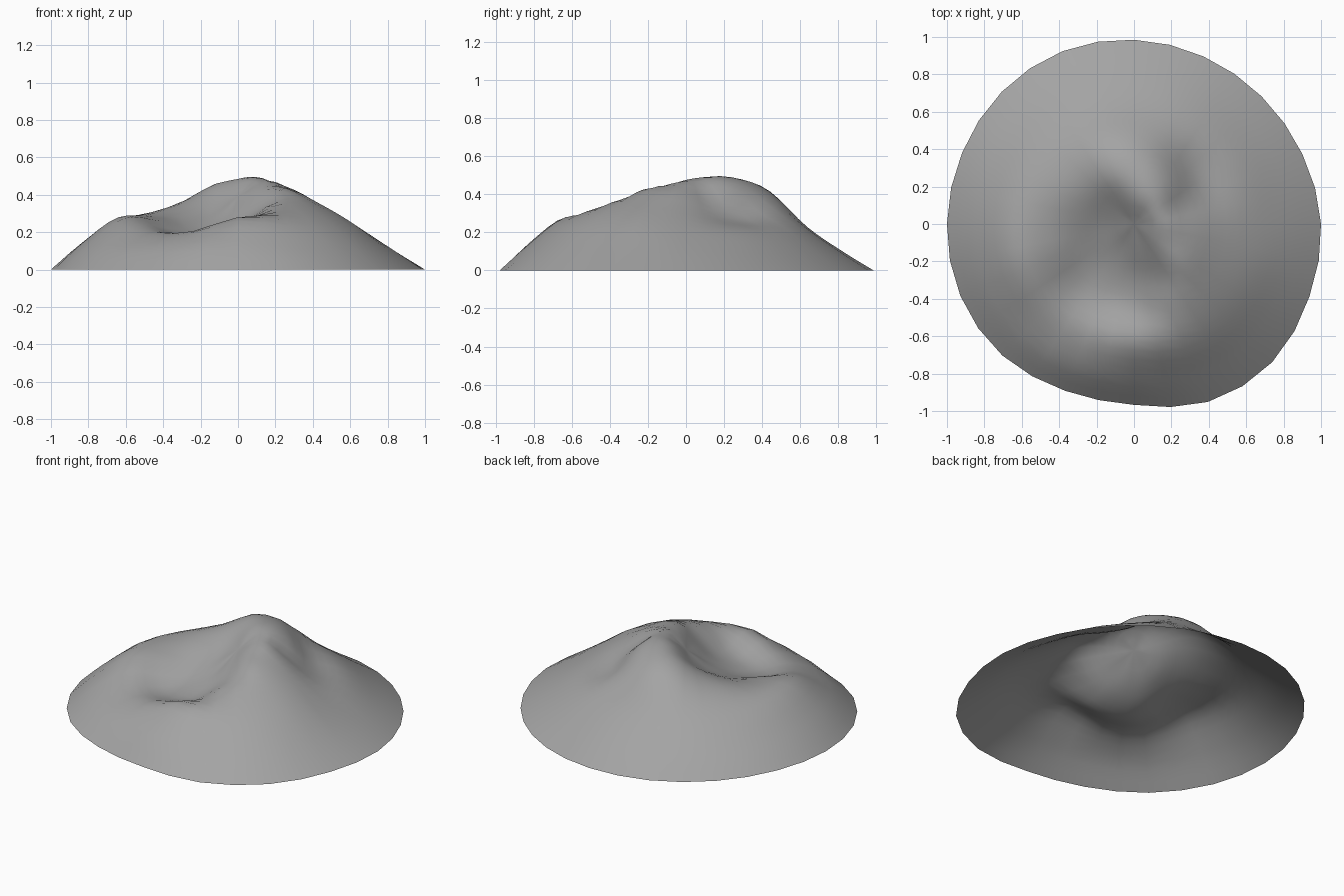
import bpy, bmesh, math

if "Cube" in bpy.data.objects:
    bpy.data.objects.remove(bpy.data.objects["Cube"])

SECTORS, RINGS = 32, 20
CENTRE_Z = 0.39
STATIONS = [-0.15, 0, 0.15, 0.30, 0.45, 0.65, 0.85, 1]

# foot radius of the hill every 22.5 degrees, counter-clockwise from +x
FOOT = [1.0, .975, .965, .97, .985, 1.0, 1.0, .995,
        1.0, 1.005, .995, .965, .967, 1.03, 1.045, 1.015]

# slope heights at the inner stations, one profile per direction
PROFILES = [
    (.475, .42, .325, .205, .09), (.485, .385, .28, .205, .09),    # east gully
    (.49, .435, .285, .21, .09), (.49, .47, .365, .23, .095),
    (.475, .477, .41, .225, .09), (.435, .46, .41, .235, .09),     # north ridge
    (.38, .393, .35, .235, .09), (.335, .335, .32, .25, .11),
    (.30, .285, .288, .272, .13), (.28, .24, .26, .275, .14),      # west rim
    (.275, .205, .185, .20, .115), (.285, .215, .185, .205, .13),  # hollow outlet
    (.32, .25, .23, .28, .145), (.36, .33, .335, .265, .115),      # front rim
    (.42, .425, .365, .26, .115), (.455, .43, .36, .25, .107),     # south-east ridge
]


def hermite(x0, x1, y0, y1, m0, m1, x):
    h = x1 - x0
    t = (x - x0) / h
    return ((2*t**3 - 3*t**2 + 1) * y0 + (t**3 - 2*t**2 + t) * h * m0
            + (3*t**2 - 2*t**3) * y1 + (t**3 - t**2) * h * m1)


def around(values, s):
    """Smooth closed curve through values; s counts in value steps."""
    n, i = len(values), math.floor(s)
    v = [values[(i + k) % n] for k in (-1, 0, 1, 2)]
    return hermite(0, 1, v[1], v[2], (v[2] - v[0]) / 2, (v[3] - v[1]) / 2, s - i)


def along(xs, ys, x):
    """Smooth open curve through (xs, ys)."""
    def slope(k):
        a, b = max(k - 1, 0), min(k + 1, len(xs) - 1)
        return (ys[b] - ys[a]) / (xs[b] - xs[a])
    i = max(k for k in range(len(xs) - 1) if xs[k] <= x)
    return hermite(xs[i], xs[i+1], ys[i], ys[i+1], slope(i), slope(i + 1), x)


# hill surface: rings of vertices, open underneath
bm = bmesh.new()
top = bm.verts.new((0, 0, CENTRE_Z))
rings = [[] for _ in range(RINGS)]
for j in range(SECTORS):
    angle = 2 * math.pi * j / SECTORS
    s = j * len(FOOT) / SECTORS
    foot = around(FOOT, s)
    columns = [[p[k] for p in PROFILES] for k in range(5)]
    # the first height lies across the centre, so the slope runs through it
    opposite = around(columns[0], s + len(FOOT) / 2)
    heights = [opposite, CENTRE_Z] + [around(c, s) for c in columns] + [0]
    for i in range(RINGS):
        f = (i + 1) / RINGS
        z = 0 if f == 1 else along(STATIONS, heights, f)
        rings[i].append(bm.verts.new((f * foot * math.cos(angle),
                                      f * foot * math.sin(angle), z)))
for j in range(SECTORS):
    k = (j + 1) % SECTORS
    bm.faces.new((top, rings[0][j], rings[0][k]))
    for a, b in zip(rings, rings[1:]):
        bm.faces.new((a[j], b[j], b[k], a[k]))
for face in bm.faces:
    face.smooth = True
mesh = bpy.data.meshes.new("hill")
bm.to_mesh(mesh)
bm.free()

# stone colour
stone = bpy.data.materials.new("stone grey")
stone.diffuse_color = (0.37, 0.37, 0.37, 1)
stone.use_nodes = True
stone.node_tree.nodes["Principled BSDF"].inputs["Base Color"].default_value = stone.diffuse_color
mesh.materials.append(stone)
hill = bpy.data.objects.new("hill", mesh)
bpy.context.collection.objects.link(hill)
